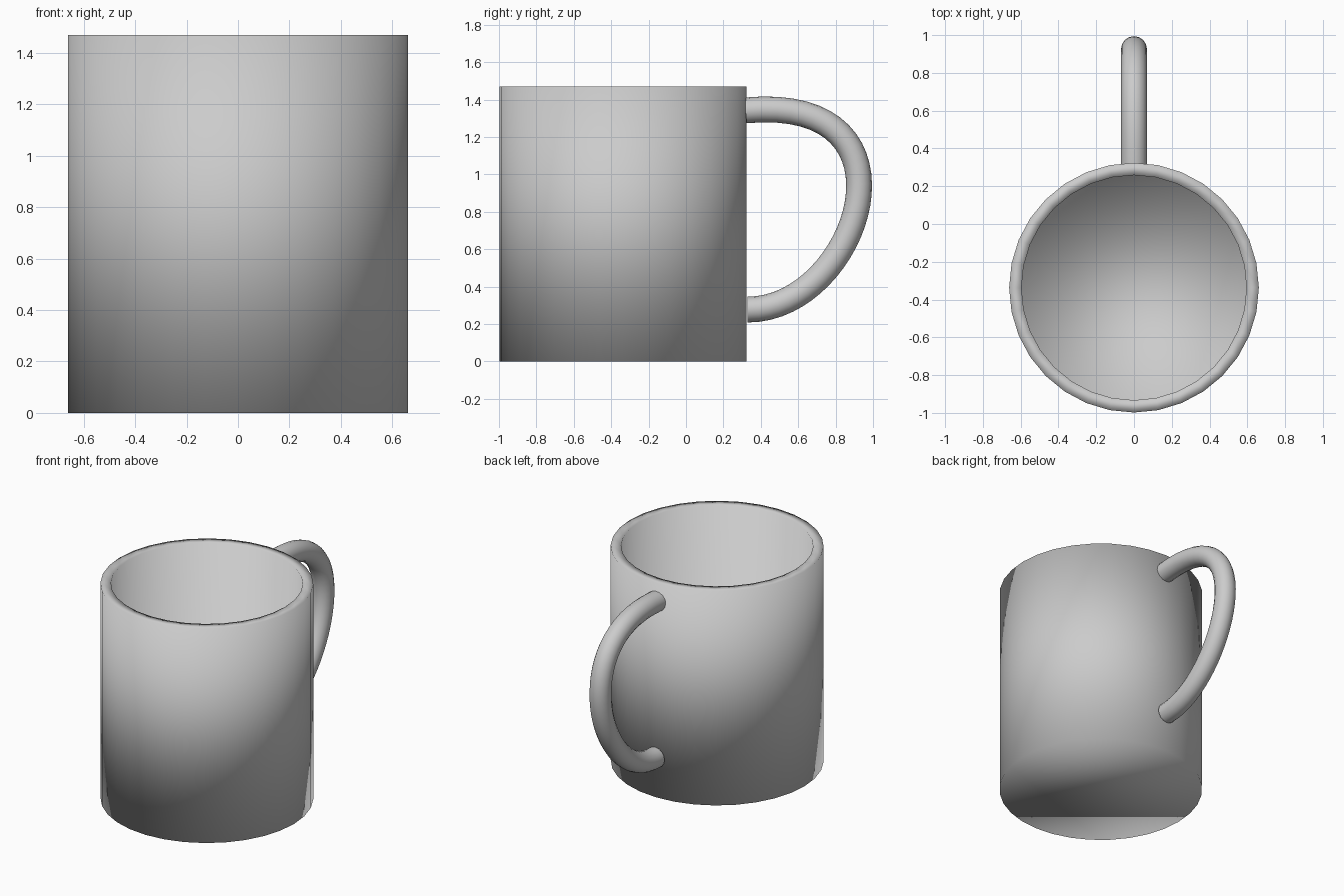
import bpy

if "Cube" in bpy.data.objects:
    bpy.data.objects.remove(bpy.data.objects["Cube"])

CENTRE_Y, RADIUS, HEIGHT, WALL = -0.337, 0.661, 1.47, 0.065

# Mug body: open-topped 32-sided cylinder, thickened inwards
bpy.ops.mesh.primitive_cylinder_add(vertices=32, radius=RADIUS, depth=HEIGHT,
                                    location=(0, CENTRE_Y, HEIGHT / 2))
body = bpy.context.object
body.name = "mug_body"
mesh = body.data
import bmesh
bm = bmesh.new()
bm.from_mesh(mesh)
top = [f for f in bm.faces if f.normal.z > 0.9]
bmesh.ops.delete(bm, geom=top, context='FACES_ONLY')
bm.to_mesh(mesh)
bm.free()
wall = body.modifiers.new("wall", 'SOLIDIFY')
wall.thickness = WALL
wall.offset = -1
wall.use_even_offset = True
bpy.ops.object.shade_smooth()

# Handle: round tube along one asymmetric bezier loop behind the mug
curve = bpy.data.curves.new("handle", 'CURVE')
curve.dimensions = '3D'
curve.resolution_u = 32
curve.bevel_depth = 0.069
curve.bevel_resolution = 6
curve.use_fill_caps = True
spline = curve.splines.new('BEZIER')
spline.bezier_points.add(1)
ends = [((0.318, 1.342), (1.31, 1.435)), ((0.33, 0.277), (0.92, 0.277))]
for i, (p, (point, (y, z), (hy, hz))) in enumerate(
        zip(spline.bezier_points, [("", *e) for e in ends])):
    p.handle_left_type = p.handle_right_type = 'FREE'
    p.co = (0, y, z)
    inner, outer = (0, hy, hz), (0, 2 * y - hy, 2 * z - hz)
    p.handle_right, p.handle_left = (inner, outer) if i == 0 else (outer, inner)
handle = bpy.data.objects.new("handle", curve)
bpy.context.collection.objects.link(handle)
